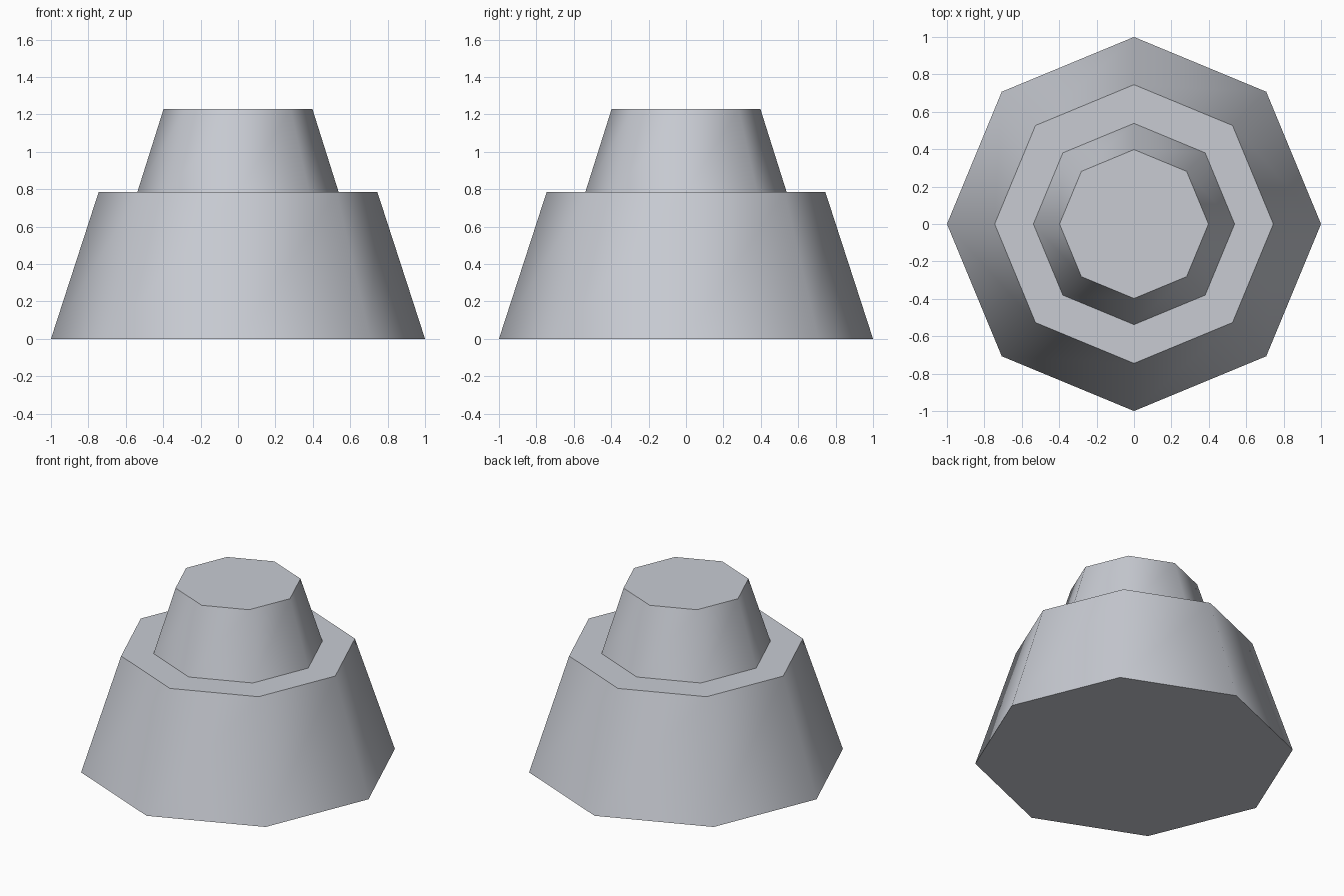
import bpy, bmesh, math

if "Cube" in bpy.data.objects:
    bpy.data.objects.remove(bpy.data.objects["Cube"])

SIDES = 8

grey = bpy.data.materials.new("light_grey")
grey.diffuse_color = (0.58, 0.60, 0.65, 1.0)
grey.use_nodes = True
grey.node_tree.nodes["Principled BSDF"].inputs["Base Color"].default_value = grey.diffuse_color

# Stepped profile: (radius, height) from the base to the top
profile = [(1.0, 0.0), (0.745, 0.785), (0.538, 0.785), (0.398, 1.228)]

# Eight-sided rings joined into one closed stepped body
bm = bmesh.new()
rings = [[bm.verts.new((r * math.cos(2 * math.pi * i / SIDES),
                        r * math.sin(2 * math.pi * i / SIDES), z))
          for i in range(SIDES)] for r, z in profile]
for low, high in zip(rings, rings[1:]):
    for i in range(SIDES):
        j = (i + 1) % SIDES
        bm.faces.new((low[i], low[j], high[j], high[i]))
bm.faces.new(rings[0][::-1])
bm.faces.new(rings[-1])
bm.normal_update()

mesh = bpy.data.meshes.new("stepped_body")
bm.to_mesh(mesh)
bm.free()
mesh.materials.append(grey)
body = bpy.data.objects.new("stepped_body", mesh)
bpy.context.collection.objects.link(body)

# Sloped walls are smooth, the steps and caps stay sharp
bpy.context.view_layer.objects.active = body
body.select_set(True)
bpy.ops.object.shade_smooth_by_angle(angle=math.radians(55))
